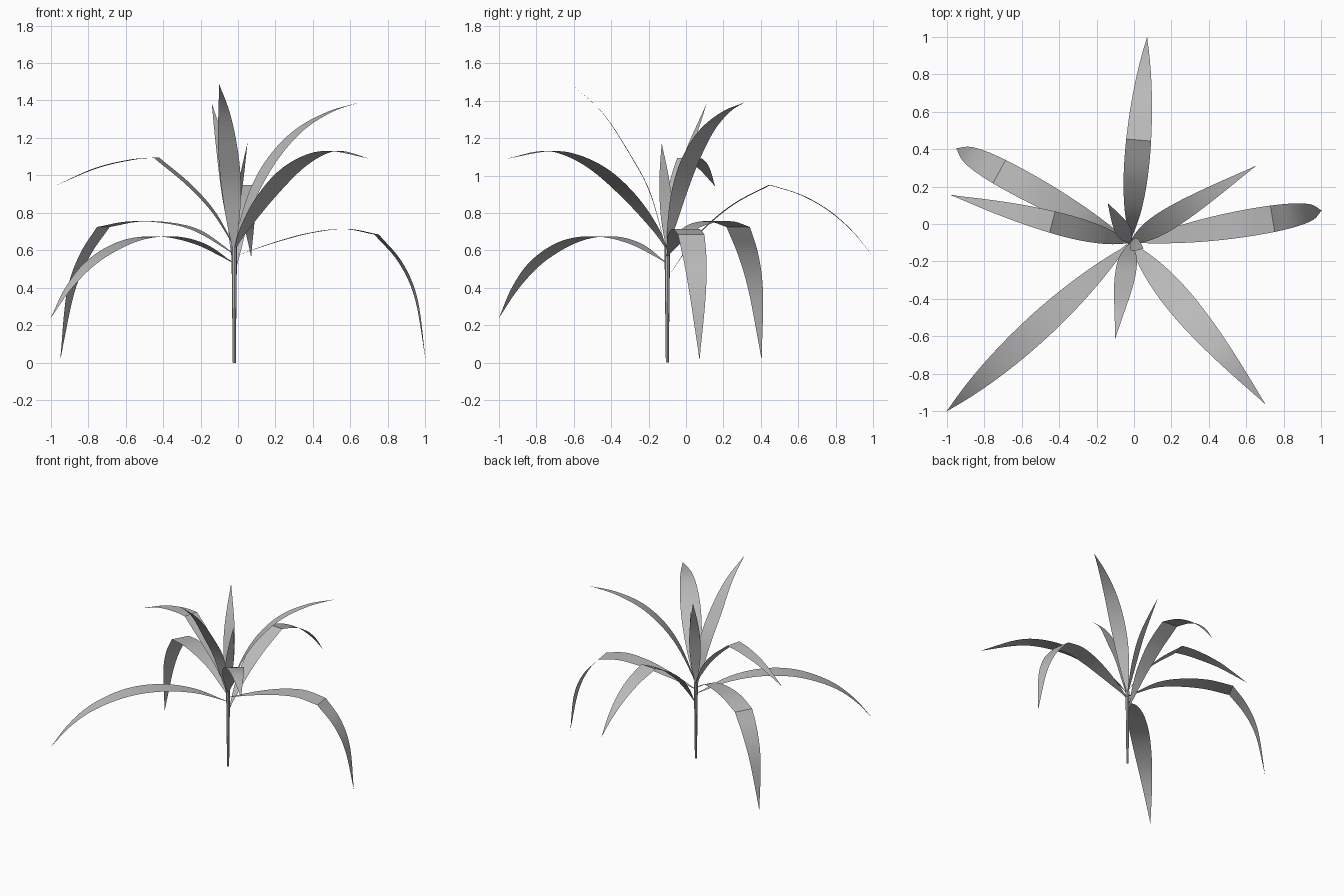
import bpy
import bmesh
import math
from mathutils import Matrix, Vector

cube = bpy.data.objects.get("Cube")
if cube:
    bpy.data.objects.remove(cube)

# One plain grey for the whole plant
grey = bpy.data.materials.new("leaf grey")
grey.use_nodes = True
colour = (0.5, 0.5, 0.5, 1)
grey.diffuse_color = colour
grey.node_tree.nodes["Principled BSDF"].inputs["Base Color"].default_value = colour

ROOT = Vector((-0.02, -0.1, 0))
STEPS = 6


def finish(bm, name):
    mesh = bpy.data.meshes.new(name)
    bm.to_mesh(mesh)
    bm.free()
    mesh.materials.append(grey)
    obj = bpy.data.objects.new(name, mesh)
    bpy.context.collection.objects.link(obj)
    bpy.ops.object.select_all(action="DESELECT")
    obj.select_set(True)
    bpy.context.view_layer.objects.active = obj
    bpy.ops.object.shade_smooth_by_angle(angle=math.radians(25))


def smooth_path(points):
    """Catmull-Rom curve through a list of (reach, height) points."""
    pts = [Vector(p) for p in points]
    pts = [2 * pts[0] - pts[1]] + pts + [2 * pts[-1] - pts[-2]]
    path = []
    for a, b, c, d in zip(pts, pts[1:], pts[2:], pts[3:]):
        for i in range(STEPS):
            t = i / STEPS
            path.append(0.5 * (2 * b + (c - a) * t + (2 * a - 5 * b + 4 * c - d) * t * t
                               + (3 * b - a - 3 * c + d) * t ** 3))
    return path + [pts[-2]]


def leaf(name, tip, width, *arcs, turn=0):
    """Flat tapering blade; a sharp fold lies where two arcs meet."""
    heading = (Vector((*tip, 0)) - ROOT).normalized()
    side = Matrix.Rotation(math.radians(turn), 3, "Z") @ Vector((-heading.y, heading.x, 0))
    path = smooth_path(arcs[0])
    for arc in arcs[1:]:
        path += smooth_path([path[-1]] + arc)[1:]
    lengths = [0]
    for a, b in zip(path, path[1:]):
        lengths.append(lengths[-1] + (b - a).length)
    bm = bmesh.new()
    rows = []
    for p, s in zip(path, lengths):
        t = s / lengths[-1]
        half = width / 2 * math.sin(math.pi * t ** 0.88)
        half = max(half, 0.008 if t < 0.5 else 0.001)
        centre = ROOT + heading * p.x + Vector((0, 0, p.y))
        rows.append([bm.verts.new(centre + side * half * k) for k in (1, 0, -1)])
    for a, b in zip(rows, rows[1:]):
        for k in (0, 1):
            bm.faces.new((a[k], a[k + 1], b[k + 1], b[k]))
    finish(bm, name)


# Slim stem, a little wider where the leaves part
bm = bmesh.new()
bmesh.ops.create_cone(bm, cap_ends=True, segments=8, radius1=0.008, radius2=0.015, depth=0.62)
bmesh.ops.translate(bm, verts=bm.verts, vec=ROOT + Vector((0, 0, 0.31)))
finish(bm, "stem")

# Folded leaves
leaf("back_leaf", (0.07, 1), 0.135,
     [(0.02, 0.48), (0.1, 0.6), (0.2, 0.72), (0.36, 0.85), (0.55, 0.95)],
     [(0.72, 0.895), (0.87, 0.81), (1, 0.695), (1.1, 0.57)])
leaf("left_leaf", (1, 0.072), 0.145,
     [(0.01, 0.57), (0.12, 0.61), (0.26, 0.655), (0.42, 0.695), (0.6, 0.715), (0.77, 0.685)],
     [(0.9, 0.535), (0.985, 0.34), (1.035, 0.02)])
leaf("right_back_leaf", (-0.95, 0.405), 0.145,
     [(0, 0.58), (0.21, 0.7), (0.39, 0.745), (0.6, 0.755), (0.795, 0.725)],
     [(0.91, 0.57), (0.995, 0.37), (1.056, 0.02)])
leaf("right_leaf", (-0.98, 0.155), 0.12,
     [(0, 0.62), (0.11, 0.8), (0.25, 0.95), (0.43, 1.095)],
     [(0.56, 1.085), (0.76, 1.04), (0.99, 0.945)])

# Arching leaves
leaf("right_front_leaf", (-1, -1), 0.145,
     [(0.02, 0.54), (0.25, 0.635), (0.5, 0.675), (0.76, 0.65), (1.01, 0.55),
      (1.19, 0.41), (1.33, 0.24)])
leaf("left_front_leaf", (0.7, -0.96), 0.15,
     [(0, 0.6), (0.08, 0.71), (0.25, 0.875), (0.46, 1.025), (0.67, 1.11),
      (0.855, 1.13), (1.12, 1.09)])
leaf("left_back_leaf", (0.65, 0.31), 0.115,
     [(0, 0.6), (0.035, 0.71), (0.13, 0.925), (0.25, 1.1), (0.41, 1.245),
      (0.6, 1.34), (0.785, 1.39)])

# Upright leaves in the middle
leaf("front_leaf", (-0.1, -0.61), 0.11,
     [(0, 0.58), (0.09, 0.9), (0.2, 1.11), (0.35, 1.335), (0.516, 1.485)], turn=7)
leaf("tall_centre_leaf", (-0.14, 0.11), 0.085,
     [(0, 0.6), (0.05, 0.85), (0.12, 1.1), (0.24, 1.38)])
leaf("short_centre_leaf", (0.05, -0.13), 0.07,
     [(0, 0.6), (0.02, 0.85), (0.045, 1), (0.076, 1.17)])
